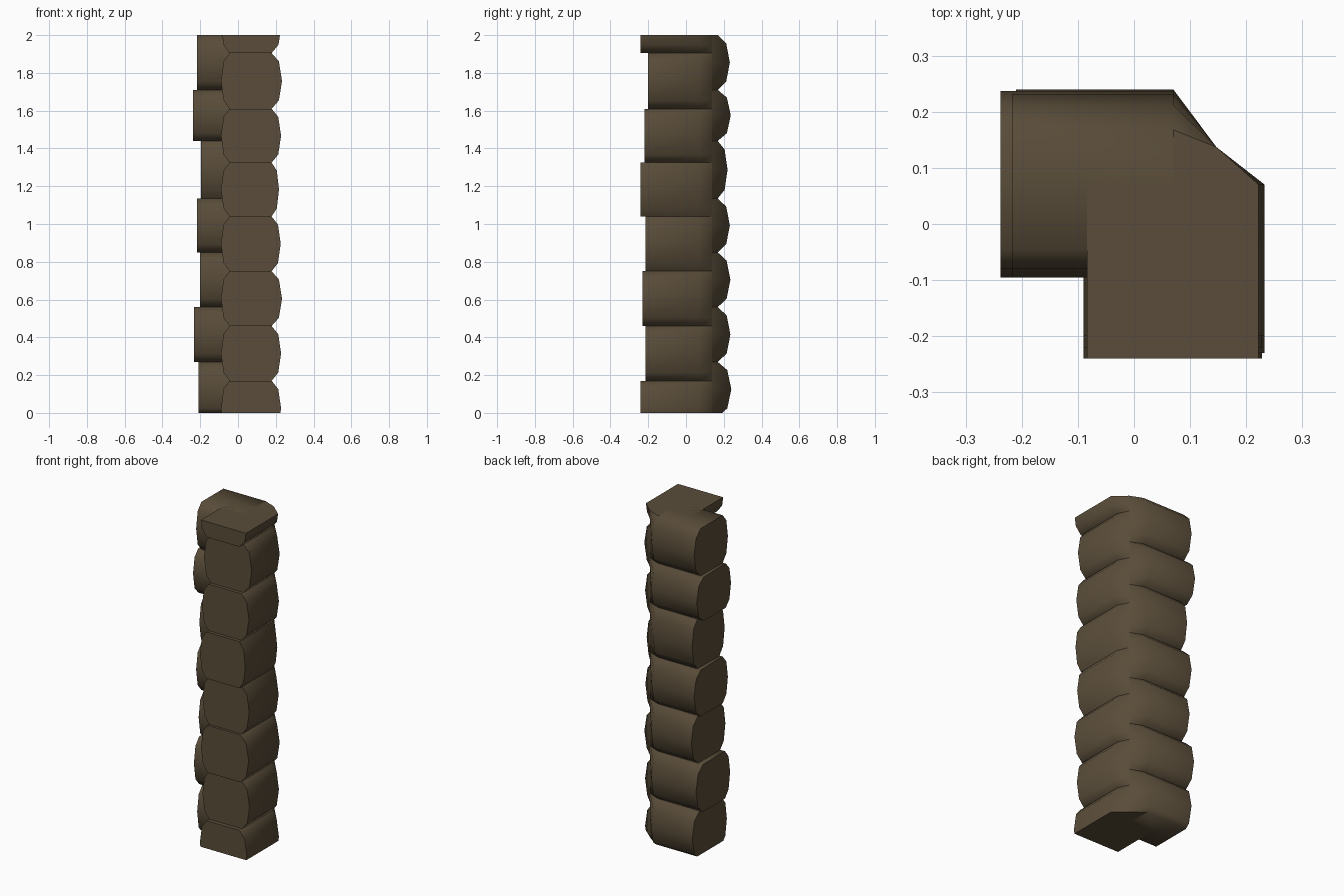
import bpy, bmesh

if "Cube" in bpy.data.objects:
    bpy.data.objects.remove(bpy.data.objects["Cube"])

wood = bpy.data.materials.new("dark brown wood")
wood.diffuse_color = (0.1, 0.073, 0.041, 1)
wood.use_nodes = True
wood.node_tree.nodes["Principled BSDF"].inputs["Base Color"].default_value = wood.diffuse_color

PROFILE = [(0, 0), (0.15, 0.7), (0.5, 1), (0.85, 0.7), (1, 0)]  # height fraction, bulge
BEND = 0.07            # where the straight log ends and the corner begins
COLUMN = (0.147, 0.137)  # shared vertical line at the outer corner


def bulge(t):
    for (a, p), (b, q) in zip(PROFILE, PROFILE[1:]):
        if a <= t <= b:
            return p + (q - p) * (t - a) / (b - a)


def log(name, z0, z1, end, inner, outer, along_y):
    """Log with a bulging section, cut to 0..2 high, blended into the corner."""
    h = z1 - z0
    lo, hi = max(0, -z0 / h), min(1, (2 - z0) / h)
    ts = [lo] + [t for t, _ in PROFILE if lo < t < hi] + [hi]
    zs = [z0 + t * h for t in ts]
    out = [0.168 + 0.01 * along_y + (outer - 0.168 - 0.01 * along_y) * bulge(t) for t in ts]
    inn = [-0.045 + (inner + 0.045) * bulge(t) for t in ts]
    bm = bmesh.new()

    def vert(across, length, z):
        return bm.verts.new((across, length, z) if along_y else (length, across, z))

    def ring(length):
        return ([vert(a, length, z) for a, z in zip(out, zs)] +
                [vert(a, length, z) for a, z in reversed(list(zip(inn, zs)))])

    a, b = ring(end), ring(BEND)
    n = len(a)
    bm.faces.new(a)
    for i in range(n):
        j = (i + 1) % n
        bm.faces.new((a[i], a[j], b[j], b[i]))
    # corner blend: outer side runs to the shared column
    col = [bm.verts.new((*COLUMN, z)) for z in zs]
    k = len(zs)
    for i in range(k - 1):
        bm.faces.new((b[i], b[i + 1], col[i + 1], col[i]))
    hub = [bm.verts.new((BEND, BEND, z)) for z in (zs[0], zs[-1])]
    bm.faces.new((hub[0], b[0], col[0]))
    bm.faces.new((hub[1], b[k - 1], col[-1]))
    # orient every face away from the middle of the log
    bm.normal_update()
    mid = vert((inner + outer) / 2 - 0.02, 0, (zs[0] + zs[-1]) / 2)
    c = mid.co.copy()
    bm.verts.remove(mid)
    for f in bm.faces:
        if f.normal.dot(f.calc_center_median() - c) < 0:
            f.normal_flip()
    me = bpy.data.meshes.new(name)
    bm.to_mesh(me)
    bm.free()
    me.materials.append(wood)
    ob = bpy.data.objects.new(name, me)
    bpy.context.collection.objects.link(ob)
    bpy.ops.object.select_all(action='DESELECT')
    ob.select_set(True)
    bpy.context.view_layer.objects.active = ob
    bpy.ops.object.shade_smooth_by_angle(angle=0.9)


# logs running front to back (their ends face the front)
zy = [-0.12, 0.17, 0.46, 0.75, 1.04, 1.325, 1.61, 1.905, 2.195]
ends_y = [-0.24, -0.215, -0.23, -0.215, -0.24, -0.22, -0.20, -0.24]
peak_y = [0.228, 0.228, 0.233, 0.226, 0.217, 0.228, 0.233, 0.23]
for i, (e, p) in enumerate(zip(ends_y, peak_y)):
    log(f"side_log_{i + 1}", zy[i], zy[i + 1], e, -0.09, p, True)

# logs running left to right (their ends face left)
zx = [-0.02, 0.27, 0.56, 0.85, 1.135, 1.44, 1.71, 2.0]
ends_x = [-0.21, -0.232, -0.20, -0.217, -0.195, -0.238, -0.217]
peak_x = [0.24, 0.235, 0.235, 0.232, 0.22, 0.237, 0.232]
for i, (e, p) in enumerate(zip(ends_x, peak_x)):
    log(f"back_log_{i + 1}", zx[i], zx[i + 1], e, -0.095, p, False)
